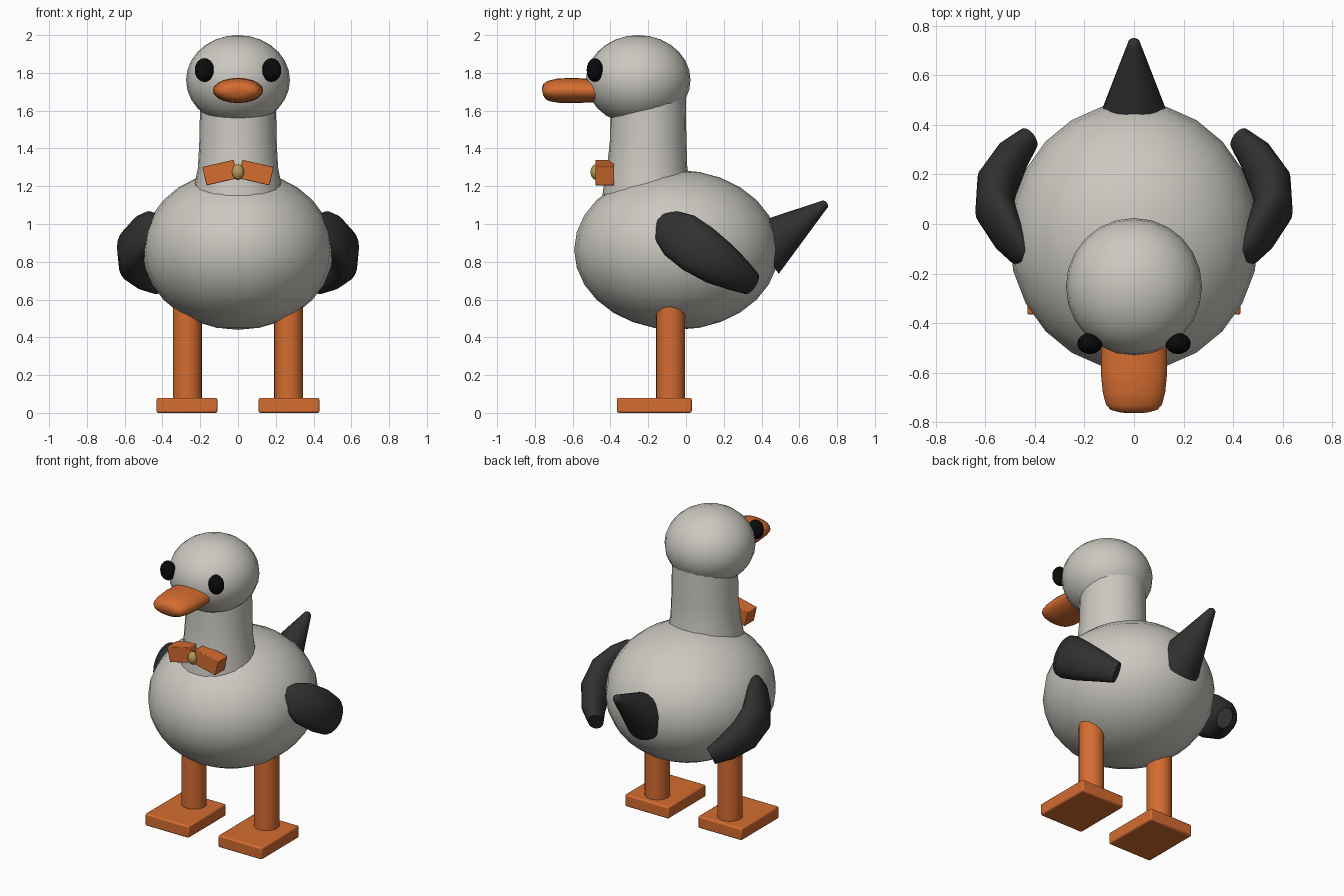
import bpy, bmesh, math
from mathutils import Vector

cube = bpy.data.objects.get("Cube")
if cube:
    bpy.data.objects.remove(cube, do_unlink=True)


def material(name, rgb):
    m = bpy.data.materials.new(name)
    m.use_nodes = True
    m.diffuse_color = (*rgb, 1)
    m.node_tree.nodes["Principled BSDF"].inputs["Base Color"].default_value = (*rgb, 1)
    return m


WHITE = material("warm white", (0.60, 0.58, 0.53))
ORANGE = material("orange", (0.66, 0.15, 0.03))
DARK = material("charcoal", (0.03, 0.03, 0.03))
BLACK = material("eye black", (0.003, 0.003, 0.003))
GOLD = material("gold", (0.48, 0.32, 0.10))


def finish(name, mat, angle=40):
    ob = bpy.context.object
    ob.name = ob.data.name = name
    ob.data.materials.append(mat)
    bpy.ops.object.shade_smooth_by_angle(angle=math.radians(angle))
    return ob


def ellipsoid(name, mat, loc, radii, segments=24, rings=14):
    bpy.ops.mesh.primitive_uv_sphere_add(segments=segments, ring_count=rings, radius=1, location=loc)
    bpy.context.object.scale = radii
    bpy.ops.object.transform_apply(location=False, rotation=False)
    return finish(name, mat)


def box(name, mat, loc, size, bevel, tilt=0):
    bpy.ops.mesh.primitive_cube_add(size=1, location=loc, rotation=(0, tilt, 0))
    bpy.context.object.scale = size
    bpy.ops.object.transform_apply(location=False, rotation=False)
    ob = finish(name, mat)
    mod = ob.modifiers.new("soft edges", "BEVEL")
    mod.width, mod.segments = bevel, 2
    return ob


def loft(name, mat, stations, side=1, sides=20):
    """Skin elliptical rings; each station is (centre, in-plane radius, sideways radius)."""
    pts = [Vector((c[0] * side, c[1], c[2])) for c, _, _ in stations]
    bm = bmesh.new()
    rings = []
    for i, (_, up, across) in enumerate(stations):
        tangent = (pts[min(i + 1, len(pts) - 1)] - pts[max(i - 1, 0)]).normalized()
        u = tangent.cross(Vector((1, 0, 0))).normalized()
        v = u.cross(tangent)
        angles = [2 * math.pi * k / sides for k in range(sides)]
        rings.append([bm.verts.new(pts[i] + u * up * math.cos(a) + v * across * math.sin(a))
                      for a in angles])
    for a, b in zip(rings, rings[1:]):
        for k in range(sides):
            n = (k + 1) % sides
            bm.faces.new((a[k], a[n], b[n], b[k]))
    bm.faces.new(rings[0])
    bm.faces.new(rings[-1])
    bmesh.ops.recalc_face_normals(bm, faces=bm.faces)
    me = bpy.data.meshes.new(name)
    bm.to_mesh(me)
    bm.free()
    ob = bpy.data.objects.new(name, me)
    bpy.context.collection.objects.link(ob)
    bpy.ops.object.select_all(action="DESELECT")
    bpy.context.view_layer.objects.active = ob
    ob.select_set(True)
    return finish(name, mat, 50)


# Torso, neck and head
ellipsoid("body", WHITE, (0, -0.05, 0.863), (0.505, 0.542, 0.423))
loft("neck", WHITE, [((0, -0.20, 1.05), 0.25, 0.25), ((0, -0.205, 1.18), 0.235, 0.235),
                     ((0, -0.205, 1.30), 0.212, 0.212), ((0, -0.20, 1.45), 0.202, 0.204),
                     ((0, -0.20, 1.72), 0.198, 0.20)], sides=24)
ellipsoid("head", WHITE, (0, -0.253, 1.762), (0.275, 0.277, 0.238))

# Flattened beak with a rounded tip
loft("beak", ORANGE, [((0, -0.45, 1.705), 0.06, 0.132), ((0, -0.60, 1.707), 0.067, 0.134),
                      ((0, -0.68, 1.706), 0.064, 0.126), ((0, -0.73, 1.704), 0.053, 0.113),
                      ((0, -0.75, 1.702), 0.040, 0.095), ((0, -0.76, 1.70), 0.018, 0.06)])

# Upturned tail cone, narrowing to a blunt tip
loft("tail", DARK, [((0, 0.40, 0.862), 0.155, 0.15), ((0, 0.72, 1.094), 0.029, 0.029),
                    ((0, 0.738, 1.107), 0.022, 0.022), ((0, 0.745, 1.112), 0.010, 0.010)])

# Paired parts
for side, label in ((1, "left"), (-1, "right")):
    ellipsoid(label + "_eye", BLACK, (side * 0.178, -0.483, 1.815), (0.051, 0.043, 0.063), 16, 10)
    loft(label + "_wing", DARK, [((0.43, -0.135, 1.01), 0.055, 0.03), ((0.465, -0.10, 0.985), 0.10, 0.05),
                                 ((0.51, -0.035, 0.94), 0.13, 0.065), ((0.56, 0.06, 0.87), 0.136, 0.082),
                                 ((0.55, 0.17, 0.795), 0.122, 0.085), ((0.49, 0.275, 0.73), 0.092, 0.07),
                                 ((0.425, 0.345, 0.685), 0.065, 0.045)], side)
    bpy.ops.mesh.primitive_cylinder_add(vertices=24, radius=0.077, depth=0.60,
                                        location=(side * 0.268, -0.081, 0.36))
    finish(label + "_leg", ORANGE)
    box(label + "_foot", ORANGE, (side * 0.27, -0.168, 0.04), (0.322, 0.397, 0.08), 0.01)
    box(label + "_bow_wing", ORANGE, (side * 0.095, -0.43, 1.272), (0.17, 0.10, 0.10), 0.004,
        side * math.radians(13))

# Knot at the centre of the bow
ellipsoid("bow_knot", GOLD, (0, -0.474, 1.275), (0.034, 0.032, 0.042), 12, 8)
